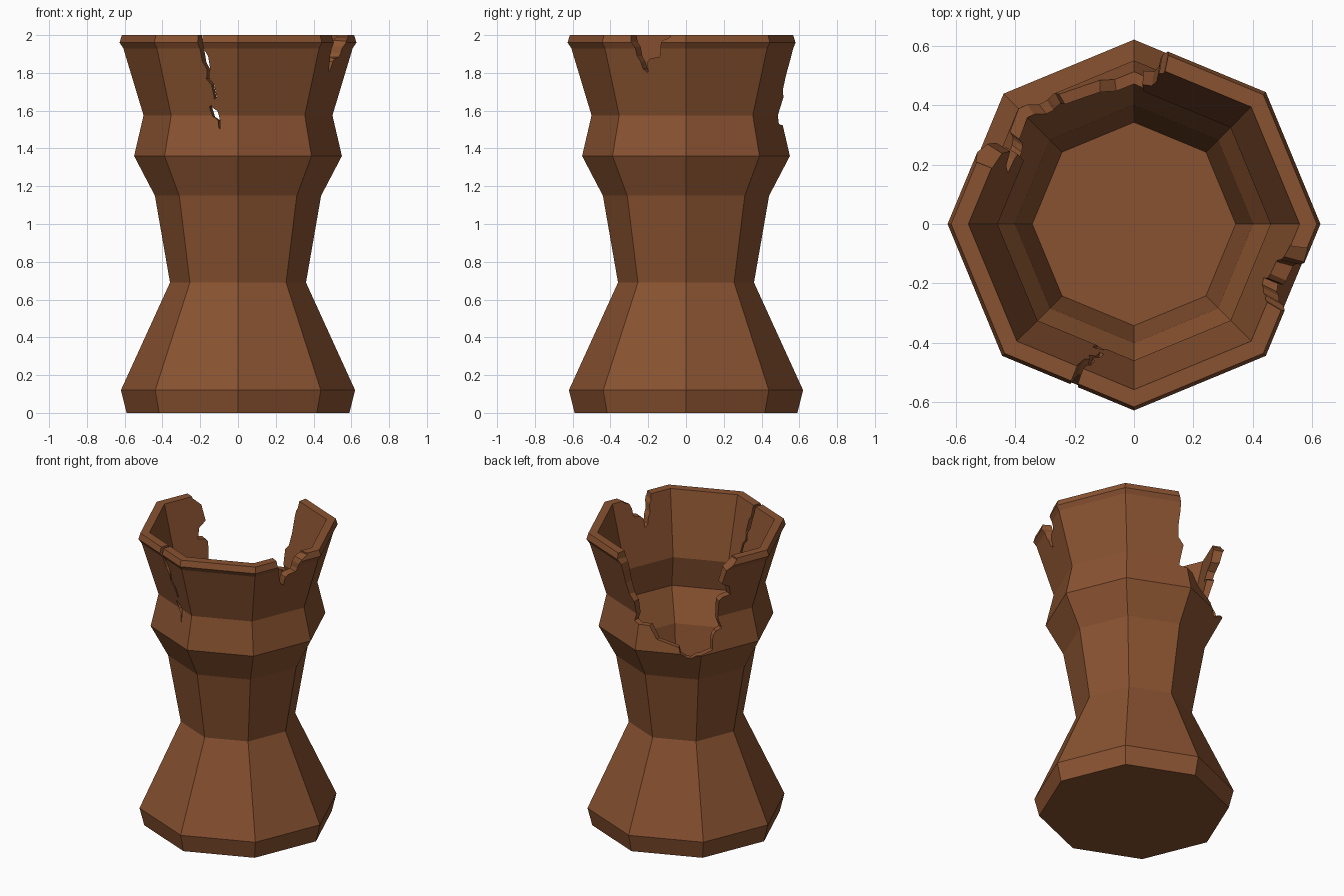
import bpy, bmesh, math

if "Cube" in bpy.data.objects:
    bpy.data.objects.remove(bpy.data.objects["Cube"])

clay = bpy.data.materials.new("brown_clay")
clay.diffuse_color = (0.25, 0.085, 0.03, 1)
clay.use_nodes = True
clay.node_tree.nodes["Principled BSDF"].inputs["Base Color"].default_value = clay.diffuse_color


def add_object(name, bm):
    bm.normal_update()
    bmesh.ops.recalc_face_normals(bm, faces=bm.faces[:])
    if bm.calc_volume(signed=True) < 0:
        bmesh.ops.reverse_faces(bm, faces=bm.faces[:])
    mesh = bpy.data.meshes.new(name)
    bm.to_mesh(mesh)
    bm.free()
    mesh.materials.append(clay)
    obj = bpy.data.objects.new(name, mesh)
    bpy.context.scene.collection.objects.link(obj)
    return obj


def polar(r, deg, z):
    a = math.radians(deg)
    return (r * math.cos(a), r * math.sin(a), z)


def bridge(bm, a, b):
    n = len(a)
    for i in range(n):
        j = (i + 1) % n
        bm.faces.new((a[i], a[j], b[j], b[i]))


# Eight-sided vase: outer wall up, over the rim, inner wall down to the floor
profile = [(0.59, 0), (0.62, 0.12), (0.36, 0.69), (0.44, 1.15), (0.55, 1.36),
           (0.50, 1.575), (0.607, 1.93), (0.627, 1.96), (0.615, 2.0),
           (0.557, 2.0), (0.459, 1.575), (0.508, 1.36), (0.40, 1.15), (0.342, 0.80)]
bm = bmesh.new()
rings = [[bm.verts.new(polar(r, 45 * k, z)) for k in range(8)] for r, z in profile]
for lower, upper in zip(rings, rings[1:]):
    bridge(bm, lower, upper)
bm.faces.new(list(reversed(rings[0])))
bm.faces.new(rings[-1])
vase = add_object("broken_vase", bm)


# Cut an outline given as (azimuth in degrees, height) radially through the wall
def cut(name, outline):
    bm = bmesh.new()
    inner = [bm.verts.new(polar(0.2, a, z)) for a, z in outline]
    outer = [bm.verts.new(polar(1.1, a, z)) for a, z in outline]
    bridge(bm, inner, outer)
    bm.faces.new(list(reversed(inner)))
    bm.faces.new(outer)
    bm.normal_update()
    bmesh.ops.triangulate(bm, faces=bm.faces[:])
    cutter = add_object(name, bm)
    cutter.hide_render = True
    mod = vase.modifiers.new(name, 'BOOLEAN')
    mod.operation = 'DIFFERENCE'
    mod.object = cutter
    before = len(vase.data.polygons)
    result = None
    for solver in ('EXACT', 'MANIFOLD', 'FLOAT'):
        mod.solver = solver
        bpy.context.view_layer.update()
        graph = bpy.context.evaluated_depsgraph_get()
        mesh = bpy.data.meshes.new_from_object(vase.evaluated_get(graph), depsgraph=graph)
        if len(mesh.polygons) > before:
            result = mesh
            break
    vase.modifiers.remove(mod)
    if result:
        vase.data = result
    bpy.data.objects.remove(cutter)


# Large missing piece at the back left
cut("large_break", [(77.5, 2.3), (78.5, 2.0), (80.5, 1.93), (81, 1.79), (86.5, 1.67),
                    (84.7, 1.53), (97.6, 1.52), (120, 1.40), (124, 1.345),
                    (128.5, 1.33), (143.5, 1.38), (145, 1.47), (152.5, 1.50),
                    (149, 1.70), (158, 1.73), (149.5, 1.83), (158.5, 1.99),
                    (160, 2.3)])

# Small chip in the rim at the right
cut("rim_chip", [(-31, 2.3), (-30.4, 2.0), (-28.5, 1.94), (-26.3, 1.86), (-22.5, 1.80),
                 (-22, 1.86), (-14.8, 1.885), (-13.7, 1.94), (-8, 1.99), (-7.5, 2.3)])

# Thin zigzag crack at the front, tapering downward
path = [(249.2, 2.1), (249.4, 2.0), (250, 1.93), (253, 1.82), (251.9, 1.77),
        (256, 1.67), (252.1, 1.62), (257.8, 1.55)]
half = [1.3 - 0.1 * i for i in range(len(path))]
cut("crack", [(a - h, z) for (a, z), h in zip(path, half)] + [(258.8, 1.50)] +
    [(a + h, z) for (a, z), h in reversed(list(zip(path, half)))])

vase.hide_render = False
bpy.context.view_layer.update()
